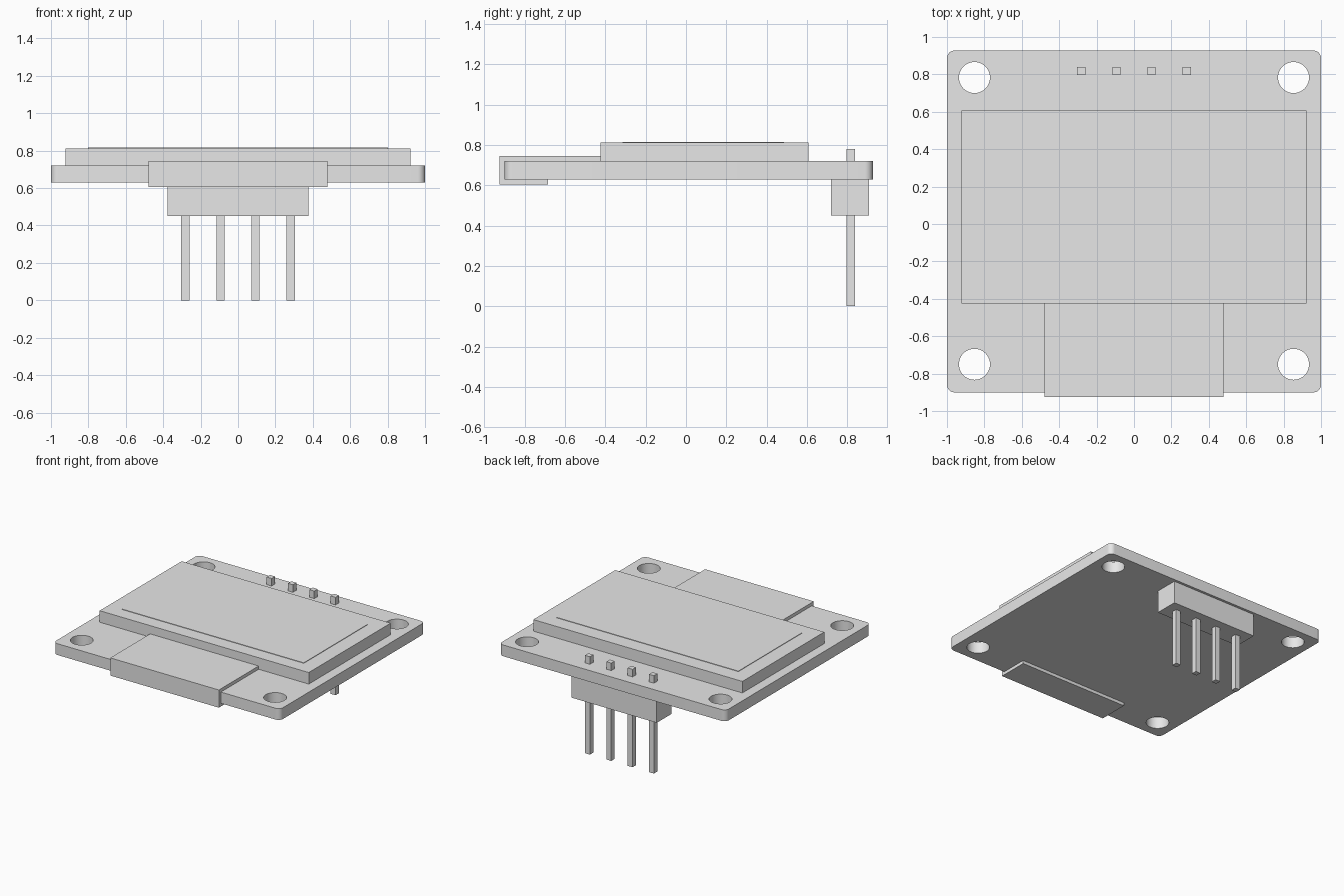
import bpy, bmesh, math

cube = bpy.data.objects.get("Cube")
if cube:
    bpy.data.objects.remove(cube, do_unlink=True)

grey = bpy.data.materials.new("plain grey")
grey.use_nodes = True
grey.diffuse_color = (0.8, 0.8, 0.8, 1)
grey.node_tree.nodes["Principled BSDF"].inputs["Base Color"].default_value = grey.diffuse_color


def finish(name, bm):
    bmesh.ops.recalc_face_normals(bm, faces=bm.faces)
    mesh = bpy.data.meshes.new(name)
    bm.to_mesh(mesh)
    bm.free()
    mesh.materials.append(grey)
    obj = bpy.data.objects.new(name, mesh)
    bpy.context.collection.objects.link(obj)
    return obj


def prism(name, points, direction):
    """Extrude a closed outline along a direction."""
    bm = bmesh.new()
    face = bm.faces.new([bm.verts.new(p) for p in points])
    out = bmesh.ops.extrude_face_region(bm, geom=[face], use_keep_orig=True)
    moved = [v for v in out["geom"] if isinstance(v, bmesh.types.BMVert)]
    bmesh.ops.translate(bm, verts=moved, vec=direction)
    return finish(name, bm)


def box(name, x0, x1, y0, y1, z0, z1):
    outline = [(x0, y0, z0), (x1, y0, z0), (x1, y1, z0), (x0, y1, z0)]
    return prism(name, outline, (0, 0, z1 - z0))


def arc(cx, cy, r, start, sweep, steps, z):
    return [(cx + r * math.cos(start + sweep * i / steps),
             cy + r * math.sin(start + sweep * i / steps), z)
            for i in range(steps + 1)]


# Circuit board with rounded corners
BOTTOM, TOP = 0.63, 0.72
FRONT, BACK, R = -0.9, 0.927, 0.04
corners = [(1 - R, BACK - R), (R - 1, BACK - R), (R - 1, FRONT + R), (1 - R, FRONT + R)]
outline = []
for i, (cx, cy) in enumerate(corners):
    outline += arc(cx, cy, R, i * math.pi / 2, math.pi / 2, 8, BOTTOM)
board = prism("circuit_board", outline, (0, 0, TOP - BOTTOM))

# Four mounting holes cut through the board
cutters = []
for x in (-0.853, 0.853):
    for y in (-0.75, 0.783):
        ring = arc(x, y, 0.083, 0, math.tau, 40, BOTTOM - 0.1)[:-1]
        cutter = prism("hole_cutter", ring, (0, 0, 0.3))
        cutter.hide_render = True
        cut = board.modifiers.new("mounting_hole", "BOOLEAN")
        cut.operation = "DIFFERENCE"
        cut.solver = "EXACT"
        cut.object = cutter
        cutters.append(cutter)
bpy.context.view_layer.update()
evaluated = board.evaluated_get(bpy.context.evaluated_depsgraph_get())
board_mesh = bpy.data.meshes.new_from_object(evaluated)
board.modifiers.clear()
board.data = board_mesh
for cutter in cutters:
    bpy.data.objects.remove(cutter, do_unlink=True)

bpy.ops.object.select_all(action="DESELECT")
board.select_set(True)
bpy.context.view_layer.objects.active = board
bpy.ops.object.shade_smooth_by_angle(angle=math.radians(30))

# Display glass and the thin raised active area
box("display_glass", -0.923, 0.921, -0.424, 0.608, TOP, 0.812)
box("active_area", -0.803, 0.801, -0.315, 0.487, 0.812, 0.816)

# Ribbon cable folded around the front edge of the board
W = 0.479
ribbon = [(-0.424, TOP), (-0.424, 0.746), (-0.925, 0.746), (-0.925, 0.605),
          (-0.685, 0.605), (-0.685, BOTTOM), (FRONT, BOTTOM), (FRONT, TOP)]
prism("ribbon_cable", [(-W, y, z) for y, z in ribbon], (2 * W, 0, 0))

# Pin header block under the back edge with four square pins
box("header_block", -0.377, 0.377, 0.72, 0.907, 0.45, BOTTOM)
PIN = 0.0215
for i in range(4):
    x = (i - 1.5) * 0.188
    for part, z0, z1 in (("header_pin", 0, 0.45), ("pin_tip", TOP, 0.78)):
        box(f"{part}_{i + 1}", x - PIN, x + PIN, 0.817 - PIN, 0.817 + PIN, z0, z1)
